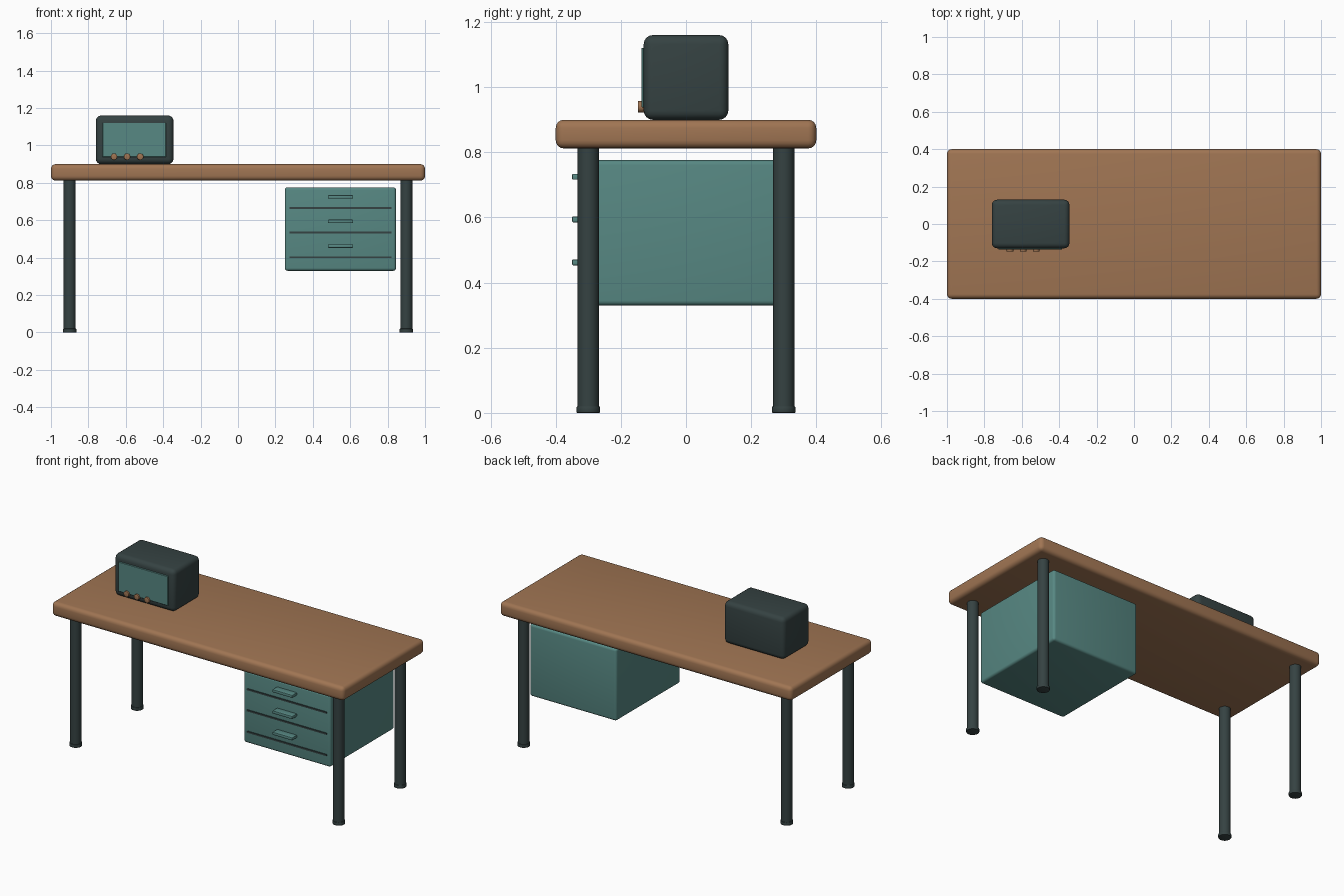
import bpy
import math

if "Cube" in bpy.data.objects:
    bpy.data.objects.remove(bpy.data.objects["Cube"])


def material(name, srgb):
    m = bpy.data.materials.new(name)
    m.diffuse_color = [((c / 255 + 0.055) / 1.055) ** 2.4 for c in srgb] + [1]
    m.use_nodes = True
    m.node_tree.nodes["Principled BSDF"].inputs["Base Color"].default_value = m.diffuse_color
    return m


WOOD = material("warm_wood", (160, 117, 83))
TEAL = material("muted_teal", (87, 136, 131))
DARK = material("dark_slate", (53, 66, 66))


def finish(obj, name, mat, bevel, segments):
    obj.name = name
    obj.data.materials.append(mat)
    if bevel:
        mod = obj.modifiers.new("rounded_edges", 'BEVEL')
        mod.width = bevel
        mod.segments = segments
        mod.limit_method = 'ANGLE'
        mod.angle_limit = math.radians(40)
        bpy.ops.object.modifier_apply(modifier=mod.name)
    bpy.ops.object.shade_smooth_by_angle(angle=math.radians(35))
    return obj


def box(name, mat, x, y, z, bevel=0, segments=4):
    """Rounded box given by its (min, max) range on each axis."""
    ranges = (x, y, z)
    bpy.ops.mesh.primitive_cube_add(size=1, location=[(a + b) / 2 for a, b in ranges])
    obj = bpy.context.object
    obj.scale = [b - a for a, b in ranges]
    bpy.ops.object.transform_apply(location=False, rotation=False, scale=True)
    return finish(obj, name, mat, bevel, segments)


def cylinder(name, mat, center, radius, depth, bevel=0, rot=(0, 0, 0)):
    bpy.ops.mesh.primitive_cylinder_add(vertices=32, radius=radius, depth=depth,
                                        location=center, rotation=rot)
    return finish(bpy.context.object, name, mat, bevel, 2)


# Desk top
box("desk_top", WOOD, (-1, 1), (-0.4, 0.4), (0.812, 0.9), 0.025)

# Legs with slightly wider feet
for sx in (-1, 1):
    for sy in (-1, 1):
        cylinder("leg", DARK, (sx * 0.9, sy * 0.3, 0.41), 0.0325, 0.81)
        cylinder("foot", DARK, (sx * 0.9, sy * 0.3, 0.01), 0.036, 0.02, 0.003)

# Drawer unit with divider strips and handles
box("drawer_unit", TEAL, (0.25, 0.845), (-0.305, 0.325), (0.33, 0.776), 0.015)
for z in (0.725, 0.594, 0.462):
    box("drawer_handle", TEAL, (0.48, 0.616), (-0.35, -0.3), (z - 0.009, z + 0.009), 0.004, 2)
    box("drawer_gap", DARK, (0.275, 0.822), (-0.31, -0.301), (z - 0.065, z - 0.055))

# Radio: cabinet, front panel and knobs
box("radio_cabinet", DARK, (-0.76, -0.345), (-0.13, 0.13), (0.9, 1.16), 0.028)
box("radio_panel", TEAL, (-0.725, -0.385), (-0.137, -0.128), (0.938, 1.121), 0.002, 1)
for x in (-0.663, -0.593, -0.523):
    cylinder("radio_knob", WOOD, (x, -0.138, 0.94), 0.0175, 0.019, 0.002,
             (math.radians(90), 0, 0))
